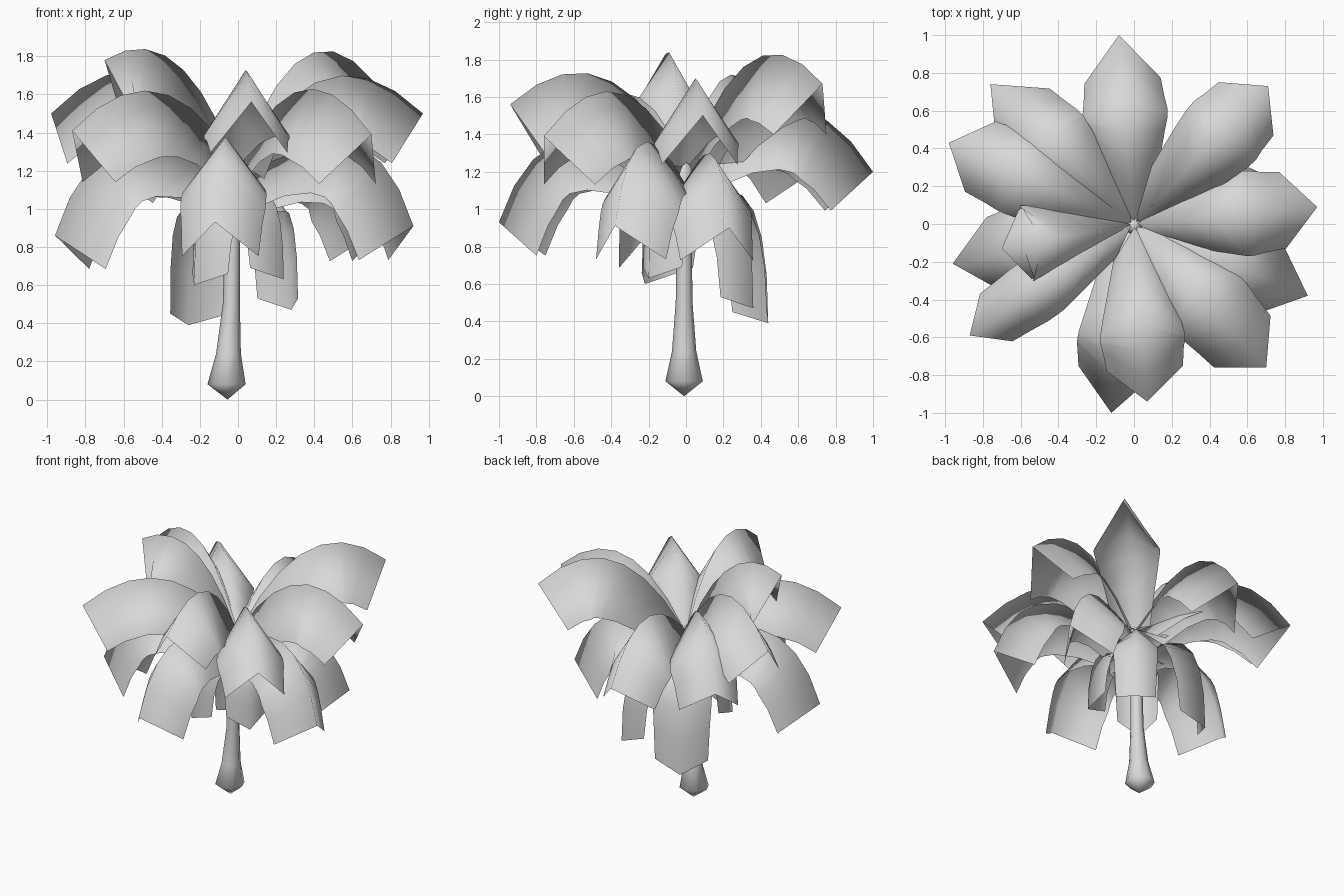
import bpy, bmesh, math
from mathutils import Vector

if "Cube" in bpy.data.objects:
    bpy.data.objects.remove(bpy.data.objects["Cube"])

grey = bpy.data.materials.new("light_grey")
grey.diffuse_color = (0.69, 0.69, 0.69, 1)
grey.use_nodes = True
grey.node_tree.nodes["Principled BSDF"].inputs["Base Color"].default_value = grey.diffuse_color


def finish(name, bm):
    mesh = bpy.data.meshes.new(name)
    bm.to_mesh(mesh)
    bm.free()
    mesh.materials.append(grey)
    for p in mesh.polygons:
        p.use_smooth = True
    ob = bpy.data.objects.new(name, mesh)
    bpy.context.collection.objects.link(ob)
    return ob


def skin(bm, rows, closed=False):
    for a, b in zip(rows, rows[1:]):
        n = len(a)
        for i in range(n if closed else n - 1):
            j = (i + 1) % n
            bm.faces.new((a[i], b[i], b[j], a[j]))


def frond(name, tip, peak, base_z, reach, half, drop, swept, w0):
    """Ridged blade swept along an arch that rises to peak and ends at tip."""
    tx, ty, tz = tip
    r = math.hypot(tx, ty)
    out = Vector((tx / r, ty / r, 0))
    side = Vector((-out.y, out.x, 0))
    up = Vector((0, 0, 1))
    # control height that makes the arch top out exactly at peak
    h = peak + math.sqrt((peak - base_z) * (peak - tz))
    p0, p1, p2 = out * 0.02 + up * base_z, out * r * reach + up * h, Vector(tip)
    bm = bmesh.new()
    rows = []
    steps = 7
    for k in range(steps + 1):
        t = k / steps
        p = p0 * (1 - t) ** 2 + p1 * 2 * t * (1 - t) + p2 * t * t
        tan = ((p1 - p0) * (1 - t) + (p2 - p1) * t).normalized()
        down = side.cross(tan).normalized()
        # broad base, full width in the middle, slightly narrower end
        w = w0 + (1 - w0) * math.sin(min(t / 0.5, 1) * math.pi / 2) - 0.1 * max(0, t - 0.72) / 0.28
        edge = p + down * drop * w - tan * swept * t
        rows.append([bm.verts.new(v) for v in
                     (edge - side * half * w, p, edge + side * half * w)])
    skin(bm, rows)
    return finish(name, bm)


# upper crown: tip position, arch height, arch reach, half width
upper = [((-0.76, 0.74, 1.24), 1.60, 0.58, 0.225), ((0.71, 0.73, 1.67), 1.83, 0.47, 0.225),
         ((-0.98, 0.43, 1.50), 1.72, 0.47, 0.225), ((-0.70, -0.13, 1.78), 1.84, 0.44, 0.205),
         ((-0.87, -0.59, 1.41), 1.62, 0.47, 0.17), ((0.07, -0.94, 1.56), 1.73, 0.47, 0.225),
         ((0.70, -0.76, 1.39), 1.63, 0.47, 0.225), ((0.97, 0.09, 1.50), 1.70, 0.47, 0.225),
         ((-0.08, 1.00, 1.20), 1.54, 0.60, 0.225)]
for i, (tip, peak, reach, half) in enumerate(upper):
    frond(f"upper_frond_{i}", tip, peak, 1.25, reach, half, 0.35, -0.05, 0.55)

# lower crown
lower = [((0.92, -0.38, 0.91), 1.36), ((-0.12, -1.00, 0.93), 1.38),
         ((-0.96, -0.21, 0.86), 1.34), ((0.76, 0.23, 0.90), 1.30)]
for i, (tip, peak) in enumerate(lower):
    frond(f"lower_frond_{i}", tip, peak, 1.14, 0.75, 0.225, 0.30, -0.10, 0.6)

# drooping fronds around the trunk: tip, arch height, half width
droop = [((-0.26, 0.44, 0.39), 1.10, 0.2), ((0.28, 0.36, 0.47), 1.10, 0.15),
         ((-0.23, -0.22, 0.60), 1.08, 0.15), ((0.24, -0.20, 0.63), 1.08, 0.15)]
for i, (tip, peak, half) in enumerate(droop):
    frond(f"drooping_frond_{i}", tip, peak, 0.98, 1.0, half, 0.13, 0.06, 0.4)

# trunk: height, radius, x offset
bm = bmesh.new()
rings = []
for z, rad, x in [(0.08, 0.1, -0.06), (0.24, 0.065, -0.05), (0.5, 0.045, -0.035),
                  (0.8, 0.041, -0.03), (1.05, 0.04, -0.02), (1.22, 0.045, 0.0)]:
    rings.append([bm.verts.new((x + rad * math.cos(a * math.pi / 4),
                                -0.01 + rad * math.sin(a * math.pi / 4), z))
                  for a in range(8)])
skin(bm, rings, True)
for ring, z, x in ((rings[0], 0.0, -0.055), (rings[-1], 1.27, 0.0)):
    c = bm.verts.new((x, -0.01, z))
    for i in range(8):
        bm.faces.new((ring[i], ring[(i + 1) % 8], c))
bmesh.ops.recalc_face_normals(bm, faces=bm.faces)
finish("trunk", bm)
